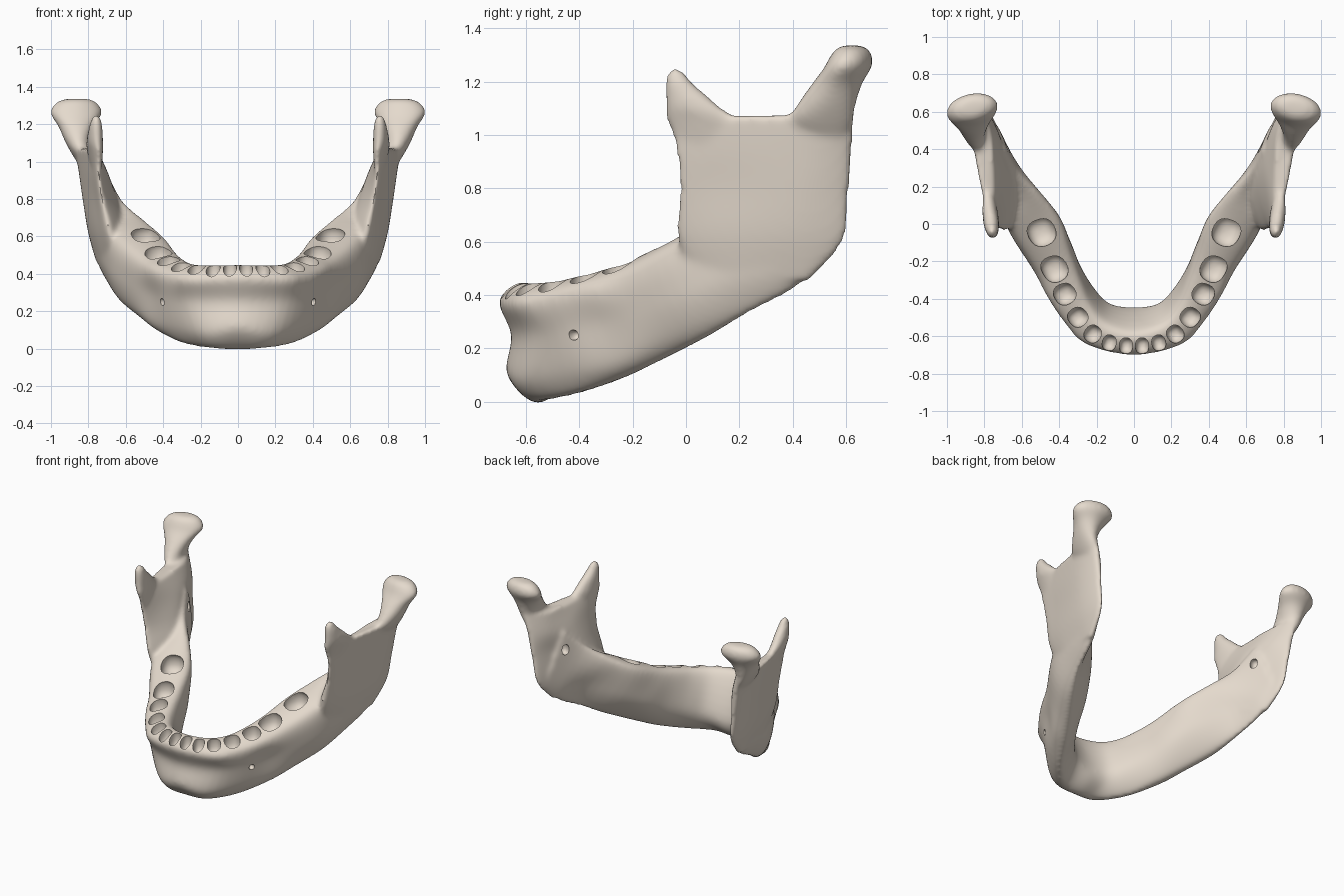
import bpy, bmesh, math
from mathutils import Vector, Matrix


def spline(pts, n, closed=False):
    """Catmull-Rom resampling with n steps per span."""
    pts = [Vector(p) for p in pts]
    m = len(pts)
    get = (lambda i: pts[i % m]) if closed else (lambda i: pts[max(0, min(m - 1, i))])
    out = []
    for i in range(m if closed else m - 1):
        a, b, c, d = get(i - 1), get(i), get(i + 1), get(i + 2)
        for k in range(n):
            t = k / n
            out.append(0.5 * (2*b + (c - a)*t + (2*a - 5*b + 4*c - d)*t*t
                              + (3*b - a - 3*c + d)*t**3))
    return out if closed else out + [pts[-1]]


def loft(bm, rails, along=4, around=6):
    """Closed solid skinned over rails that run lengthwise."""
    rows = list(zip(*[spline(r, along) for r in rails]))
    rings = [[bm.verts.new(p) for p in spline(row, around, True)] for row in rows]
    n = len(rings[0])
    faces = [bm.faces.new((a[i], a[(i+1) % n], b[(i+1) % n], b[i]))
             for a, b in zip(rings, rings[1:]) for i in range(n)]
    faces += [bm.faces.new(rings[0]), bm.faces.new(rings[-1])]
    bmesh.ops.recalc_face_normals(bm, faces=faces)


def stack(bm, sections, side):
    """Solid from horizontal ellipses: cx, cy, z, half length, half width, turn."""
    rails = []
    for k in range(8):
        a = k * math.pi / 4
        rail = []
        for cx, cy, z, u, v, turn in sections:
            p = Matrix.Rotation(turn, 2) @ Vector((u*math.cos(a), v*math.sin(a)))
            rail.append((side * (cx + p.x), cy + p.y, z))
        rails.append(rail)
    loft(bm, rails, 4, 4)


def make(name, bm):
    me = bpy.data.meshes.new(name)
    bm.to_mesh(me)
    bm.free()
    ob = bpy.data.objects.new(name, me)
    bpy.context.collection.objects.link(ob)
    return ob


# Body of the jaw: lengthwise rails from the midline back into the ramus
outside = [
    # outer rim of the tooth row
    [(0, -.70, .385), (.25, -.645, .38), (.36, -.53, .40), (.455, -.39, .435), (.51, -.26, .48),
     (.615, -.08, .575), (.68, .05, .64), (.74, .25, .70), (.77, .36, .80)],
    # outer wall
    [(0, -.655, .25), (.23, -.60, .25), (.37, -.48, .26), (.465, -.32, .29), (.56, -.19, .34),
     (.67, -.02, .41), (.73, .16, .49), (.77, .35, .55), (.79, .47, .65)],
    # lower edge
    [(0, -.67, .10), (.18, -.62, .075), (.34, -.45, .095), (.46, -.27, .13), (.55, -.12, .20),
     (.64, .05, .27), (.70, .22, .36), (.745, .40, .45), (.765, .52, .56)],
]
inside = [
    # lower edge
    [(0, -.55, -.005), (.14, -.53, .005), (.28, -.40, .032), (.37, -.24, .09), (.46, -.10, .155),
     (.57, .08, .25), (.66, .24, .345), (.71, .42, .44), (.74, .52, .56)],
    # inner wall
    [(0, -.445, .13), (.13, -.425, .16), (.215, -.34, .20), (.295, -.21, .26), (.365, -.05, .34),
     (.45, .08, .41), (.60, .24, .50), (.68, .42, .57), (.72, .51, .68)],
    # inner rim of the tooth row
    [(0, -.575, .435), (.15, -.535, .435), (.235, -.44, .445), (.29, -.32, .475), (.335, -.19, .515),
     (.395, .0, .595), (.48, .13, .67), (.615, .27, .79), (.69, .40, .93)],
]
# Ramus: upright plate, rails from the jaw angle up to the notch
ramus = [
    [(.66, .03, .47), (.68, -.035, .62), (.72, -.022, .80), (.74, -.037, .94), (.75, -.065, 1.07)],
    [(.72, .16, .45), (.75, .12, .62), (.77, .12, .80), (.79, .12, .94), (.795, .08, 1.07)],
    [(.755, .40, .46), (.80, .42, .62), (.83, .44, .80), (.85, .46, .94), (.87, .48, 1.08)],
    [(.745, .46, .45), (.775, .59, .60), (.80, .615, .80), (.82, .625, .94), (.85, .63, 1.08)],
    [(.70, .42, .46), (.715, .48, .62), (.725, .48, .80), (.73, .50, .94), (.77, .50, 1.08)],
    [(.61, .20, .50), (.60, .21, .65), (.645, .25, .80), (.695, .28, .94), (.75, .20, 1.06)],
]
coronoid = [(.75, .07, .88, .06, .012, 1.40), (.758, .065, .98, .11, .026, 1.40),
            (.765, .055, 1.06, .132, .038, 1.40), (.767, .03, 1.10, .108, .042, 1.40),
            (.763, .0, 1.15, .078, .040, 1.42), (.76, -.028, 1.20, .05, .033, 1.45),
            (.758, -.038, 1.235, .03, .023, 1.5), (.758, -.04, 1.25, .012, .01, 1.5)]
condyle = [(.79, .53, .88, .02, .05, -.1), (.81, .52, .97, .035, .085, -.1),
           (.84, .505, 1.05, .053, .125, -.1), (.86, .525, 1.11, .066, .112, -.1),
           (.865, .565, 1.19, .097, .095, -.15), (.865, .605, 1.25, .139, .087, -.2),
           (.865, .617, 1.285, .136, .08, -.2), (.863, .622, 1.32, .105, .062, -.2),
           (.86, .622, 1.336, .06, .03, -.2)]

bm = bmesh.new()
loft(bm, [[(-x, y, z) for x, y, z in r[:0:-1]] + r for r in outside + inside])
for s in (-1, 1):
    loft(bm, [[(s*x, y, z) for x, y, z in r] for r in ramus])
    stack(bm, coronoid, s)
    stack(bm, condyle, s)
jaw = make("lower_jaw_bone", bm)

# Tooth sockets: x, y, z, radius along the row, radius across, depth, turn
sockets = [(.043, -.65, .415, .038, .047, .07, .05), (.132, -.635, .415, .039, .047, .07, .25),
           (.22, -.587, .415, .047, .052, .075, .6), (.30, -.497, .425, .056, .056, .08, .9),
           (.37, -.373, .455, .062, .062, .08, 1.05), (.425, -.237, .50, .08, .072, .08, 1.1),
           (.495, -.04, .59, .086, .078, .08, 1.15)]
# Nerve openings: outer chin hole and inner ramus hole
openings = [(.41, -.425, .25, .02, .04, .02, .9), (.69, .40, .80, .03, .035, .04, 1.2)]


def squarish(v):
    """Push a unit sphere direction towards a rounded box."""
    return Vector([math.copysign(abs(c) ** .85, c) for c in v])


bm = bmesh.new()
for s in (-1, 1):
    for x, y, z, a, b, c, turn in sockets + openings:
        m = (Matrix.Translation((s*x, y, z)) @ Matrix.Rotation(s*turn, 4, 'Z')
             @ Matrix.Diagonal((a, b, c, 1)))
        ball = bmesh.ops.create_uvsphere(bm, u_segments=20, v_segments=12, radius=1)
        for v in ball["verts"]:
            v.co = m @ (squarish(v.co) * .96)
cutter = make("socket_cutter", bm)
cutter.hide_render = True

# Fuse the parts, soften the joins, then cut the sockets
mod = jaw.modifiers.new("fuse", 'REMESH')
mod.mode = 'VOXEL'
mod.voxel_size = .012
mod = jaw.modifiers.new("soften", 'SMOOTH')
mod.factor = .5
mod.iterations = 16
mod = jaw.modifiers.new("cut", 'BOOLEAN')
mod.operation = 'DIFFERENCE'
mod.solver = 'EXACT'
mod.object = cutter

bpy.context.view_layer.objects.active = jaw
jaw.select_set(True)
for name in [m.name for m in jaw.modifiers]:
    bpy.ops.object.modifier_apply(modifier=name)
bpy.data.objects.remove(cutter)
bpy.ops.object.shade_smooth_by_angle(angle=math.radians(40))

# Bone colour
bone = bpy.data.materials.new("bone")
bone.diffuse_color = (.78, .70, .61, 1)
jaw.data.materials.clear()
jaw.data.materials.append(bone)
